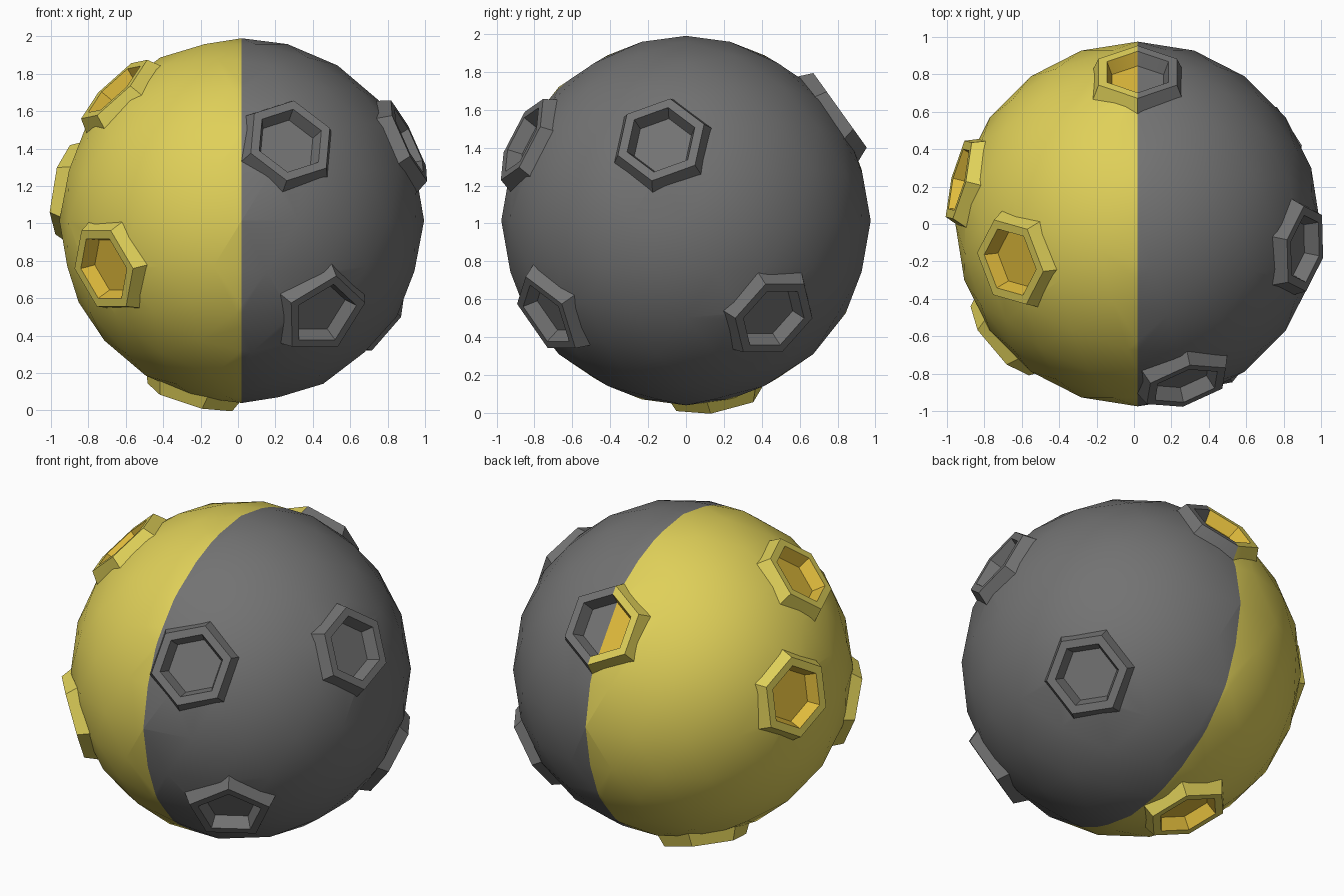
import bpy, bmesh
from math import radians, cos, sin, tau
from mathutils import Vector

if "Cube" in bpy.data.objects:
    bpy.data.objects.remove(bpy.data.objects["Cube"])

CENTRE = Vector((0.02, 0, 1.015))
RADIUS = 0.975


def material(name, colour):
    m = bpy.data.materials.new(name)
    m.use_nodes = True
    m.diffuse_color = (*colour, 1)
    m.node_tree.nodes["Principled BSDF"].inputs["Base Color"].default_value = (*colour, 1)
    return m


YELLOW, AMBER, GREY = range(3)
MATERIALS = [material("yellow", (0.74, 0.63, 0.1)),
             material("amber", (0.75, 0.5, 0.045)),
             material("dark grey", (0.17, 0.17, 0.17))]


def make_object(name, bm):
    mesh = bpy.data.meshes.new(name)
    bm.to_mesh(mesh)
    bm.free()
    for m in MATERIALS:
        mesh.materials.append(m)
    ob = bpy.data.objects.new(name, mesh)
    ob.location = CENTRE
    bpy.context.collection.objects.link(ob)
    return ob


def grey_left_half(bm):
    """Split at the middle plane and turn every face on the model's left grey."""
    bmesh.ops.bisect_plane(bm, geom=bm.verts[:] + bm.edges[:] + bm.faces[:],
                           plane_co=(0, 0, 0), plane_no=(1, 0, 0))
    for f in bm.faces:
        if f.calc_center_median().x > 0:
            f.material_index = GREY


def loop(bm, direction, sides, spin, radius, distance):
    """Polygon of verts facing out from the ball, at a distance from its centre."""
    n = Vector(direction).normalized()
    u = Vector((0, 0, 1)).cross(n).normalized()
    v = n.cross(u)
    angles = [radians(spin) + tau * i / sides for i in range(sides)]
    return [bm.verts.new(n * distance + (u * cos(a) + v * sin(a)) * radius) for a in angles]


def bridge(bm, a, b):
    k = len(a)
    return [bm.faces.new((a[i], a[(i + 1) % k], b[(i + 1) % k], b[i])) for i in range(k)]


def activate(ob):
    bpy.ops.object.select_all(action='DESELECT')
    ob.select_set(True)
    bpy.context.view_layer.objects.active = ob


def shade(ob):
    activate(ob)
    bpy.ops.object.shade_smooth_by_angle(angle=radians(30))


# Craters: name, outward direction, sides, spin
CRATERS = [
    ("front_upper_crater", (0.255, -0.85, 0.42), 6, 18),
    ("front_lower_crater", (0.43, -0.72, -0.49), 5, 90),
    ("front_right_crater", (-0.72, -0.61, -0.25), 6, 0),
    ("upper_right_crater", (-0.67, -0.2, 0.69), 6, 6),
    ("right_side_crater", (-0.93, 0.23, 0.16), 6, 30),
    ("back_crater", (0, 0.81, 0.58), 6, 30),
    ("left_side_crater", (0.88, -0.13, 0.42), 6, 22),
    ("lower_left_crater", (0.7, 0.45, -0.5), 6, 0),
    ("bottom_crater", (-0.27, 0.17, -0.92), 6, 10),
]

# Two-tone ball
bm = bmesh.new()
bmesh.ops.create_icosphere(bm, subdivisions=3, radius=RADIUS)
grey_left_half(bm)
ball = make_object("ball", bm)

# Prisms that open the ball under each crater
bm = bmesh.new()
for _, direction, sides, spin in CRATERS:
    low = loop(bm, direction, sides, spin, 0.215, 0.85)
    high = loop(bm, direction, sides, spin, 0.215, 1.1)
    bridge(bm, low, high)
    bm.faces.new(high)
    bm.faces.new(low[::-1])
cutter = make_object("crater_cutter", bm)
cutter.hide_render = True
cut = ball.modifiers.new("crater holes", 'BOOLEAN')
cut.operation = 'DIFFERENCE'
cut.solver = 'EXACT'
cut.object = cutter
activate(ball)
bpy.ops.object.modifier_apply(modifier=cut.name)
bpy.data.objects.remove(cutter)
shade(ball)

# Raised rims with sunken floors
PROFILE = [(0.28, 0.91), (0.242, 1.0), (0.19, 1.0), (0.16, 0.925)]
for name, direction, sides, spin in CRATERS:
    bm = bmesh.new()
    base, rim, lip, floor = [loop(bm, direction, sides, spin, r, d) for r, d in PROFILE]
    bridge(bm, base, rim)
    bridge(bm, rim, lip)
    for f in bridge(bm, lip, floor) + [bm.faces.new(floor)]:
        f.material_index = AMBER
    grey_left_half(bm)
    shade(make_object(name, bm))
